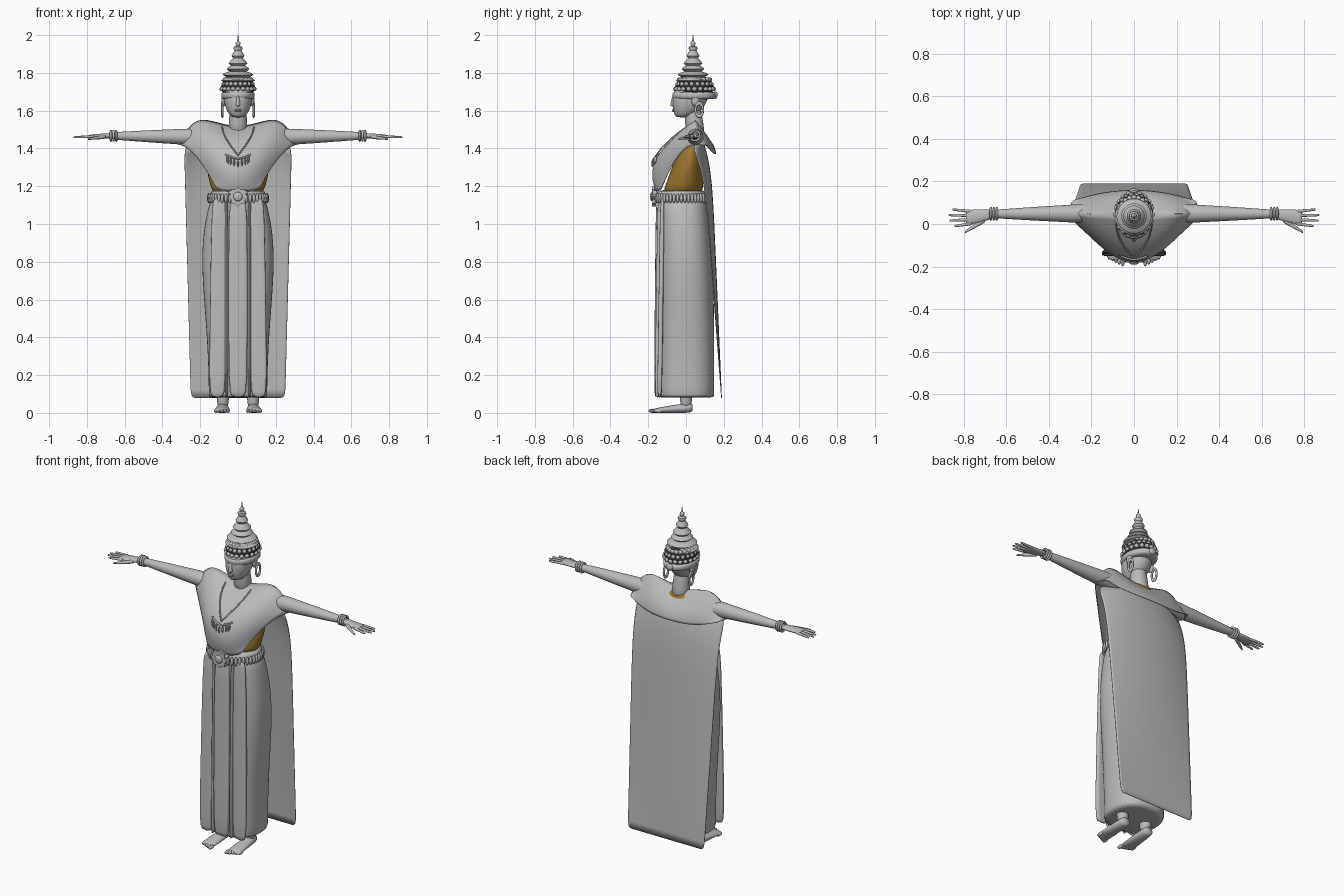
import bpy, bmesh
from math import sin, cos, pi, radians
from mathutils import Matrix, Vector

if "Cube" in bpy.data.objects:
    bpy.data.objects.remove(bpy.data.objects["Cube"])


def material(name, rgb):
    m = bpy.data.materials.new(name)
    m.use_nodes = True
    m.diffuse_color = (*rgb, 1)
    for node in m.node_tree.nodes:
        if node.type == 'BSDF_PRINCIPLED':
            node.inputs["Base Color"].default_value = (*rgb, 1)
    return m


GREY = material("plain grey", (.5, .5, .5))
GOLD = material("ochre cloth", (.35, .19, .03))
DARK = material("dark hair", (.04, .04, .04))
SIDES = {"left": 1, "right": -1}


def steps(count):
    return [i / count for i in range(count + 1)]


def mix(start, end, t):
    return start + (end - start) * t


def finish(name, bm, mat, side=1, smooth=0, thick=0):
    """Turn a bmesh into a shaded object, optionally flipped to the other side."""
    for v in bm.verts:
        v.co.x *= side
    bmesh.ops.recalc_face_normals(bm, faces=bm.faces)
    mesh = bpy.data.meshes.new(name)
    bm.to_mesh(mesh)
    bm.free()
    mesh.shade_smooth()
    mesh.materials.append(mat)
    ob = bpy.data.objects.new(name, mesh)
    bpy.context.collection.objects.link(ob)
    if smooth:
        modifier = ob.modifiers.new("smooth", 'SUBSURF')
        modifier.levels = modifier.render_levels = smooth
    else:
        mesh.set_sharp_from_angle(angle=radians(50))
    if thick:
        ob.modifiers.new("cloth", 'SOLIDIFY').thickness = thick


def loft(name, axis, rings, mat=GREY, sides=20, power=2, side=1, smooth=1):
    """Skin a list of rings, each a centre and two radii across the axis."""
    bm = bmesh.new()
    across = [i for i in range(3) if i != "xyz".index(axis)]
    loops = []
    for centre, *radii in rings:
        loop = []
        for i in range(sides):
            angle = 2 * pi * i / sides
            point = Vector(centre)
            for k, r, wave in zip(across, radii, (cos(angle), sin(angle))):
                point[k] += r * abs(wave) ** (2 / power) * (1 if wave > 0 else -1)
            loop.append(bm.verts.new(point))
        loops.append(loop)
    for low, high in zip(loops, loops[1:]):
        for i in range(sides):
            bm.faces.new((low[i - 1], low[i], high[i], high[i - 1]))
    bm.faces.new(loops[0])
    bm.faces.new(loops[-1])
    finish(name, bm, mat, side, smooth)


def limb(name, axis, start, end, radii, flat=(1, 1), **options):
    """Tapered rod with rounded ends; flat squeezes its second radius."""
    rings = []
    for t in (0, .04, .5, .96, 1):
        r = mix(*radii, t) * (.7 if t in (0, 1) else 1)
        rings.append((Vector(start).lerp(Vector(end), t), r, r * mix(*flat, t)))
    loft(name, axis, rings, **options)


def sheet(name, rule, rows):
    """Symmetrical cloth from a rule over sideways and downward fractions."""
    bm = bmesh.new()
    grid = []
    for t in steps(rows):
        line = []
        for u in steps(20):
            s = 2 * u - 1
            x, y, z = rule(abs(s), t)
            line.append(bm.verts.new((x if s > 0 else -x, y, z)))
        grid.append(line)
    for high, low in zip(grid, grid[1:]):
        for i in range(20):
            bm.faces.new((high[i], high[i + 1], low[i + 1], low[i]))
    finish(name, bm, GREY, smooth=1, thick=.004)


def balls(name, places, size, mat=GREY, side=1):
    bm = bmesh.new()
    for place in places:
        matrix = Matrix.Translation(place) @ Matrix.Diagonal((*size, 1))
        bmesh.ops.create_uvsphere(bm, u_segments=12, v_segments=8, radius=1, matrix=matrix)
    finish(name, bm, mat, side)


def cord(name, points, radius):
    curve = bpy.data.curves.new(name, 'CURVE')
    curve.dimensions = '3D'
    curve.bevel_depth = radius
    spline = curve.splines.new('POLY')
    spline.points.add(len(points) - 1)
    for knot, place in zip(spline.points, points):
        knot.co = (*place, 1)
    curve.materials.append(GREY)
    bpy.context.collection.objects.link(bpy.data.objects.new(name, curve))


def hoop(name, place, radius, stretch=1):
    bpy.ops.mesh.primitive_torus_add(location=place, rotation=(0, pi / 2, 0), major_radius=radius,
                                     minor_radius=.006, major_segments=24, minor_segments=8)
    ob = bpy.context.object
    ob.name = name
    ob.scale.x = stretch
    ob.data.shade_smooth()
    ob.data.materials.append(GREY)


# Skirt, full at the hips and drawn in at the waist
loft("skirt", "z", [((0, -.02 * t ** 4, mix(.08, 1.17, t)),
                     .155 + .04 * sin(pi * t * t) - .02 * t ** 4, .15 - .03 * t ** 4)
                    for t in [0, .005] + steps(12)[1:]], sides=32, power=2.4)
limb("front_pleat", "z", (0, -.15, .08), (0, -.14, 1.14), (.05, .05), (.4, .4), power=5)
for word, side in SIDES.items():
    limb(word + "_pleat_fold", "z", (.06, -.15, .08), (.06, -.135, 1.14), (.008, .008), (2, 2),
         side=side)
    limb(word + "_front_panel", "z", (.11, -.14, .08), (.1, -.125, 1.14), (.045, .04), (.3, .3),
         power=4, side=side)

# Belt with hanging beads and a star buckle
limb("belt", "z", (0, -.025, 1.12), (0, -.025, 1.18), (.154, .145), (.87, .87), sides=32)
balls("belt_beads", [(.155 * cos(a), -.025 + .137 * sin(a), 1.137)
                     for a in [2 * pi * t for t in steps(44)[1:]]], (.009, .009, .026))
bm = bmesh.new()
for turn in (0, pi / 4):
    place = Matrix.Translation((0, -.17, 1.145)) @ Matrix.Rotation(turn, 4, 'Y')
    bmesh.ops.create_cube(bm, size=.075, matrix=place @ Matrix.Diagonal((1, .3, 1, 1)))
finish("buckle", bm, GREY)
balls("buckle_stone", [(0, -.182, 1.145)], (.024, .009, .024))
limb("buckle_bar", "x", (-.05, -.165, 1.165), (.05, -.165, 1.165), (.014, .014))

# Bodice and neck
loft("bodice", "z", [((0, mix(-.02, .05, t), mix(1.15, 1.51, t)),
                      .13 + .04 * sin(pi * t) - .05 * t ** 4, mix(.11, .05, t))
                     for t in steps(8)], GOLD)
limb("neck", "z", (0, .05, 1.48), (0, .03, 1.65), (.052, .042))


# Shawl over the shoulders, collar behind and long cape
def drape(s, width, mid_y, edge_y, mid_z, edge_z, hump):
    return Vector((s * width, mix(mid_y, edge_y, s * s),
                   mix(mid_z, edge_z, s ** 3) + hump * sin(pi * s * s)))


def front_rule(s, t):
    return drape(s, .315 - .2 * t ** 1.2, .05 - .23 * sin(2 * t ** .8), .05 - .18 * t,
                 1.52 - .35 * t, 1.42 - .23 * t * t, .06 * (1 - t) ** 2)


def collar_rule(s, t):
    return drape(s, .315 - .025 * t, .05 + .11 * sin(t * pi / 2), .05 + .06 * t,
                 1.52 - .15 * t, 1.42, .06 * (1 - t))


def cape_rule(s, t):
    mid_y = .13 + .06 * t - .05 * (1 - t) ** 12
    return drape(s, .285 - .035 * t, mid_y, mid_y - .04 * (1 - t),
                 mix(1.47, .08, t), mix(1.4, .08, t), 0)


sheet("shawl_front", front_rule, 10)
sheet("back_collar", collar_rule, 6)
sheet("cape", cape_rule, 16)


# Necklace and pendant lying on the shawl
def on_shawl(a, spread, top, drop):
    point = front_rule(spread * sin(abs(a) * pi / 2), top - drop * abs(a))
    return Vector((point.x if a > 0 else -point.x, point.y - .008, point.z))


span = [2 * t - 1 for t in steps(16)]
cord("necklace", [on_shawl(a, .27, .45, .4) for a in span], .004)
cord("pendant_bar", [on_shawl(a, .27, .5, .06) for a in span], .005)
balls("pendant_tassels", [on_shawl(a, .25, .57, .06) for a in span[::2]], (.005, .006, .02))

# Arms, hands, feet and earrings
for word, side in SIDES.items():
    limb(word + "_arm", "x", (.14, .05, 1.46), (.69, .047, 1.467), (.052, .019), side=side)
    limb(word + "_palm", "x", (.67, .045, 1.467), (.79, .03, 1.463), (.024, .038), (.6, .25),
         side=side)
    for i, reach in enumerate((.845, .868, .872, .855)):
        limb(f"{word}_finger_{i + 1}", "x", (.76, .002 + i * .019, 1.464),
             (reach, -.01 + i * .026, 1.459), (.009, .006), sides=8, side=side)
    limb(word + "_thumb", "x", (.7, .02, 1.462), (.795, -.038, 1.45), (.016, .007), (.8, .8),
         sides=8, side=side)
    for i in range(3):
        hoop(f"{word}_bangle_{i + 1}", (side * (.645 + i * .014), .048, 1.467), .026)
    limb(word + "_ankle", "z", (.08, 0, .03), (.08, 0, .2), (.03, .04), side=side)
    limb(word + "_foot", "y", (.08, .035, .028), (.085, -.17, .012), (.031, .043), (.9, .28),
         side=side)
    balls(word + "_toes", [(.053 + i * .016, -.176 + i * .008, .011) for i in range(5)],
          (.01, .023, .011), side=side)
    balls(word + "_ear", [(.075, .05, 1.655)], (.012, .022, .032), side=side)
    hoop(word + "_earring", (side * .083, .07, 1.605), .02, 1.7)

# Head and face
head = []
for t in steps(8):
    swell = sin(pi * mix(.06, .94, t)) ** .5
    head.append(((0, -.018 + .06 * t ** .5, mix(1.562, 1.79, t)), .077 * swell, .095 * swell))
loft("head", "z", head)
limb("nose", "z", (0, -.07, 1.623), (0, -.065, 1.68), (.014, .007), (1.2, 1), sides=10)
balls("lips", [(0, -.064, z) for z in (1.597, 1.605)], (.019, .009, .005))

# Blindfold, hair and curls
limb("blindfold", "z", (0, .043, 1.66), (0, .043, 1.7), (.088, .09), (1.3, 1.3), sides=28)
balls("blindfold_knot", [(0, .155, 1.683)], (.022, .012, .02))
balls("hair", [(0, .045, 1.725)], (.09, .104, .065), DARK)
curls = []
for row in range(3):
    for i in range(20):
        angle, shrink = pi * (i + row / 2) / 10, 1 - row / 10
        curls.append((.085 * shrink * cos(angle), .045 + .1 * shrink * sin(angle),
                      1.715 + row * .025))
balls("curls", curls, (.013, .013, .012))

# Tiered crown with spire, every tier a flared rim over a narrow waist
rims = {1.76: .09, 1.79: .082, 1.82: .06, 1.85: .05, 1.89: .034, 1.93: .024, 1.955: .013}
crown = []
for z, r in rims.items():
    for rise, part in ((-.012, .75), (0, 1), (.008, .9)):
        crown.append(((0, .037, z + rise), r * part, r * part))
crown += [((0, .037, 1.968), .005, .005), ((0, .037, 2), .001, .001)]
loft("crown", "z", crown, sides=28, smooth=0)
